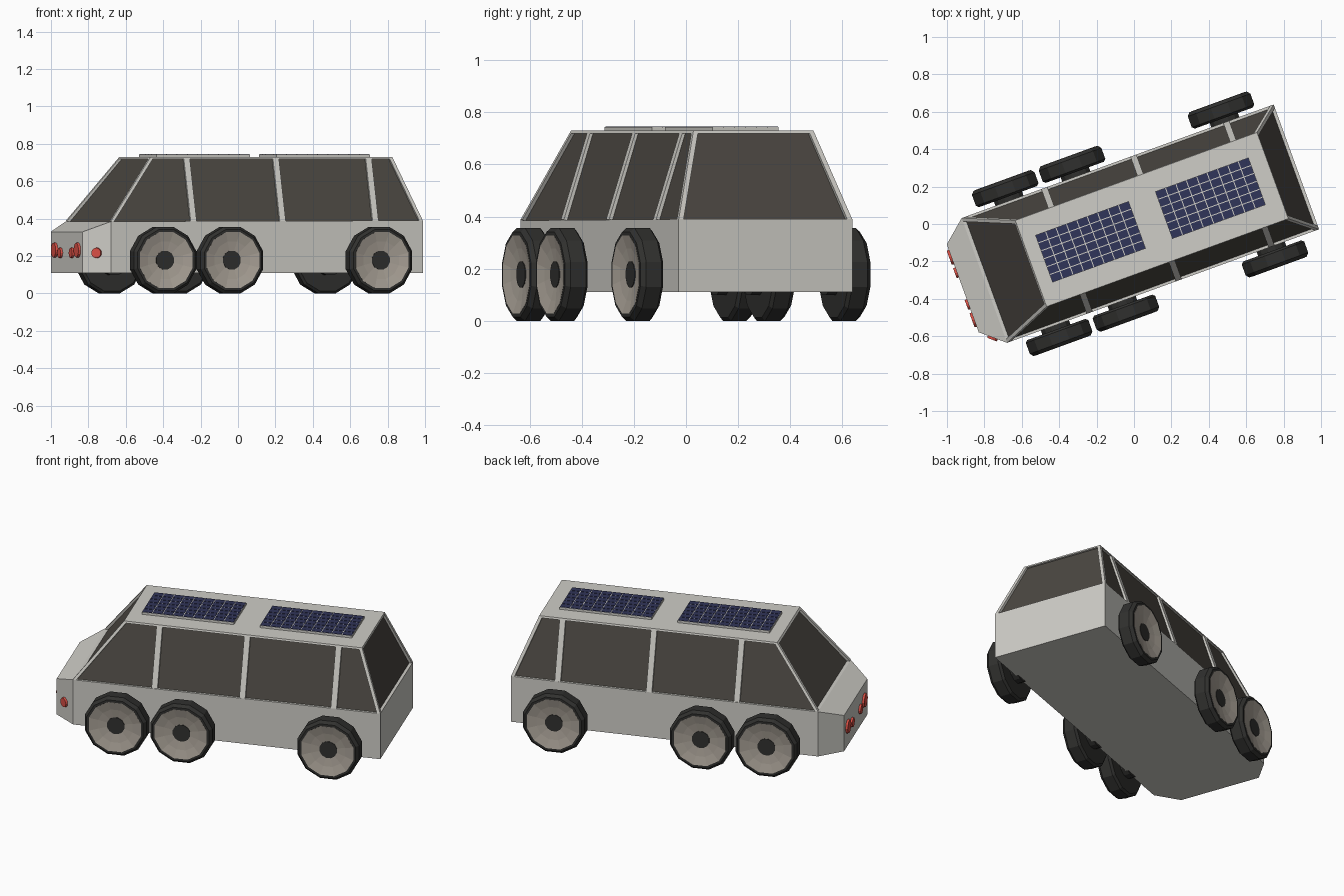
import bpy, bmesh, math
from mathutils import Vector, Matrix

if "Cube" in bpy.data.objects:
    bpy.data.objects.remove(bpy.data.objects["Cube"])

# Vehicle is modelled along its own x axis (nose at -x), then turned 20 degrees
PLACE = Matrix.Rotation(math.radians(20), 4, 'Z') @ Matrix.Translation((0, -0.01, 0))


def mat(name, c):
    m = bpy.data.materials.new(name)
    m.diffuse_color = (*c, 1)
    m.use_nodes = True
    m.node_tree.nodes["Principled BSDF"].inputs["Base Color"].default_value = m.diffuse_color
    return m


PAINT = mat("paint", (0.62, 0.61, 0.57))
GLASS = mat("glass", (0.07, 0.063, 0.053))
RUBBER = mat("rubber", (0.03, 0.03, 0.028))
RIM = mat("rim", (0.40, 0.36, 0.31))
RED = mat("red_lamp", (0.7, 0.08, 0.06))
NAVY = mat("solar_cell", (0.03, 0.035, 0.1))


def finish(name, bm, m):
    bmesh.ops.recalc_face_normals(bm, faces=bm.faces)
    me = bpy.data.meshes.new(name)
    bm.to_mesh(me)
    bm.free()
    me.materials.append(m)
    ob = bpy.data.objects.new(name, me)
    ob.matrix_world = PLACE
    bpy.context.collection.objects.link(ob)
    return ob


def loft(bm, low, high):
    """Closed solid between two matching loops."""
    a = [bm.verts.new(p) for p in low]
    b = [bm.verts.new(p) for p in high]
    n = len(a)
    bm.faces.new(a[::-1])
    for i in range(n):
        j = (i + 1) % n
        bm.faces.new((a[i], a[j], b[j], b[i]))
    return b


def rect(x0, x1, h, z):
    return [Vector(p) for p in ((x0, -h, z), (x1, -h, z), (x1, h, z), (x0, h, z))]


def box(bm, x0, x1, y0, y1, z0, z1):
    c = [(x0, y0), (x1, y0), (x1, y1), (x0, y1)]
    bm.faces.new(loft(bm, [(*p, z0) for p in c], [(*p, z1) for p in c]))


# Lower body with tapered nose and sloping hood
bm = bmesh.new()
plan = [(-0.978, -0.25), (-0.855, -0.355), (0.92, -0.355),
        (0.92, 0.355), (-0.855, 0.355), (-0.978, 0.25)]
tops = [0.33, 0.385, 0.39, 0.39, 0.385, 0.33]
t = loft(bm, [(*p, 0.11) for p in plan], [(*p, z) for p, z in zip(plan, tops)])
bm.faces.new((t[0], t[1], t[4], t[5]))
bm.faces.new((t[1], t[2], t[3], t[4]))
finish("lower_body", bm, PAINT)

# Glass cabin, set slightly inside the frame
belt = rect(-0.855, 0.92, 0.355, 0.388)
roof = rect(-0.59, 0.785, 0.245, 0.73)
bm = bmesh.new()
bm.faces.new(loft(bm, rect(-0.841, 0.906, 0.343, 0.38), rect(-0.580, 0.775, 0.235, 0.722)))
finish("windows", bm, GLASS)

# Roof slab
bm = bmesh.new()
bm.faces.new(loft(bm, rect(-0.598, 0.789, 0.2485, 0.719), roof))
finish("roof", bm, PAINT)

# Window frame: corner posts on every face, upright pillars on the sides
bm = bmesh.new()
for i in range(4):
    b0, b1, t0, t1 = belt[i], belt[(i + 1) % 4], roof[i], roof[(i + 1) % 4]
    inward = (b1 - b0).cross(t0 - b0).normalized() * -0.016
    eb, et = (b1 - b0).normalized(), (t1 - t0).normalized()
    w = 0.02
    strips = [(b0, b0 + eb * w, t0 + et * w, t0), (b1 - eb * w, b1, t1, t1 - et * w)]
    if i % 2 == 0:
        for x in (-0.385, 0.122, 0.65):
            q = []
            for p, e, s in ((b0, eb, -1), (b0, eb, 1), (t0, et, 1), (t0, et, -1)):
                q.append(p + e * abs(x + s * 0.017 - p.x))
            strips.append(q)
    for q in strips:
        bm.faces.new(loft(bm, [p + inward for p in q], q))
finish("window_frame", bm, PAINT)


# Wheels: lathed tyre, dished rim and hub, twelve sides, lying flat on the ground
def lathe(name, profile, m, x, side):
    bm = bmesh.new()
    n, k = 12, 1 / math.cos(math.pi / 12)
    rings = []
    for r, y in profile:
        rings.append([bm.verts.new((x + r * k * math.cos(a), side * y, 0.178 + r * k * math.sin(a)))
                      for a in (2 * math.pi * (i + 0.5) / n for i in range(n))])
    for a, b in zip(rings, rings[1:]):
        for i in range(n):
            j = (i + 1) % n
            bm.faces.new((a[i], a[j], b[j], b[i]))
    bm.faces.new(rings[0])
    bm.faces.new(rings[-1])
    finish(name, bm, m)


for side, sn in ((-1, "right"), (1, "left")):
    for x, xn in ((-0.583, "front"), (-0.203, "middle"), (0.645, "rear")):
        lathe(f"{xn}_{sn}_tyre", [(0.08, 0.34), (0.08, 0.378), (0.165, 0.378), (0.178, 0.39),
                                  (0.178, 0.452), (0.163, 0.47), (0.15, 0.47), (0.14, 0.44)],
              RUBBER, x, side)
        lathe(f"{xn}_{sn}_rim", [(0.14, 0.43), (0.15, 0.471), (0.10, 0.458), (0.05, 0.45)], RIM, x, side)
        lathe(f"{xn}_{sn}_hub", [(0.05, 0.44), (0.05, 0.453)], RUBBER, x, side)


# Red lamps on the nose, plus one on the right nose corner
def lamp(name, x, y, z, r, d):
    bm = bmesh.new()
    rot = Vector((*d, 0)).to_track_quat('Z', 'Y').to_matrix().to_4x4()
    bmesh.ops.create_cone(bm, cap_ends=True, segments=12, radius1=r, radius2=r * 0.9, depth=0.024,
                          matrix=Matrix.Translation((x, y, z)) @ rot)
    finish(name, bm, RED)


for s, sn in ((-1, "right"), (1, "left")):
    lamp(f"{sn}_large_lamp", -0.978, s * 0.178, 0.232, 0.043, (-1, 0))
    lamp(f"{sn}_small_lamp", -0.978, s * 0.09, 0.217, 0.03, (-1, 0))
lamp("corner_lamp", -0.917, -0.302, 0.217, 0.03, (-0.105, -0.123))

# Solar panels: pale tray with a grid of dark cells
for x0, name in ((-0.517, "front"), (0.165, "rear")):
    L, W, nx, ny, g = 0.532, 0.27, 9, 6, 0.0025
    bm = bmesh.new()
    box(bm, x0, x0 + L, -W / 2, W / 2, 0.725, 0.743)
    finish(f"{name}_solar_tray", bm, PAINT)
    bm = bmesh.new()
    dx, dy = L / nx, W / ny
    for i in range(nx):
        for j in range(ny):
            x, y = x0 + i * dx, -W / 2 + j * dy
            box(bm, x + g, x + dx - g, y + g, y + dy - g, 0.74, 0.745)
    finish(f"{name}_solar_cells", bm, NAVY)
